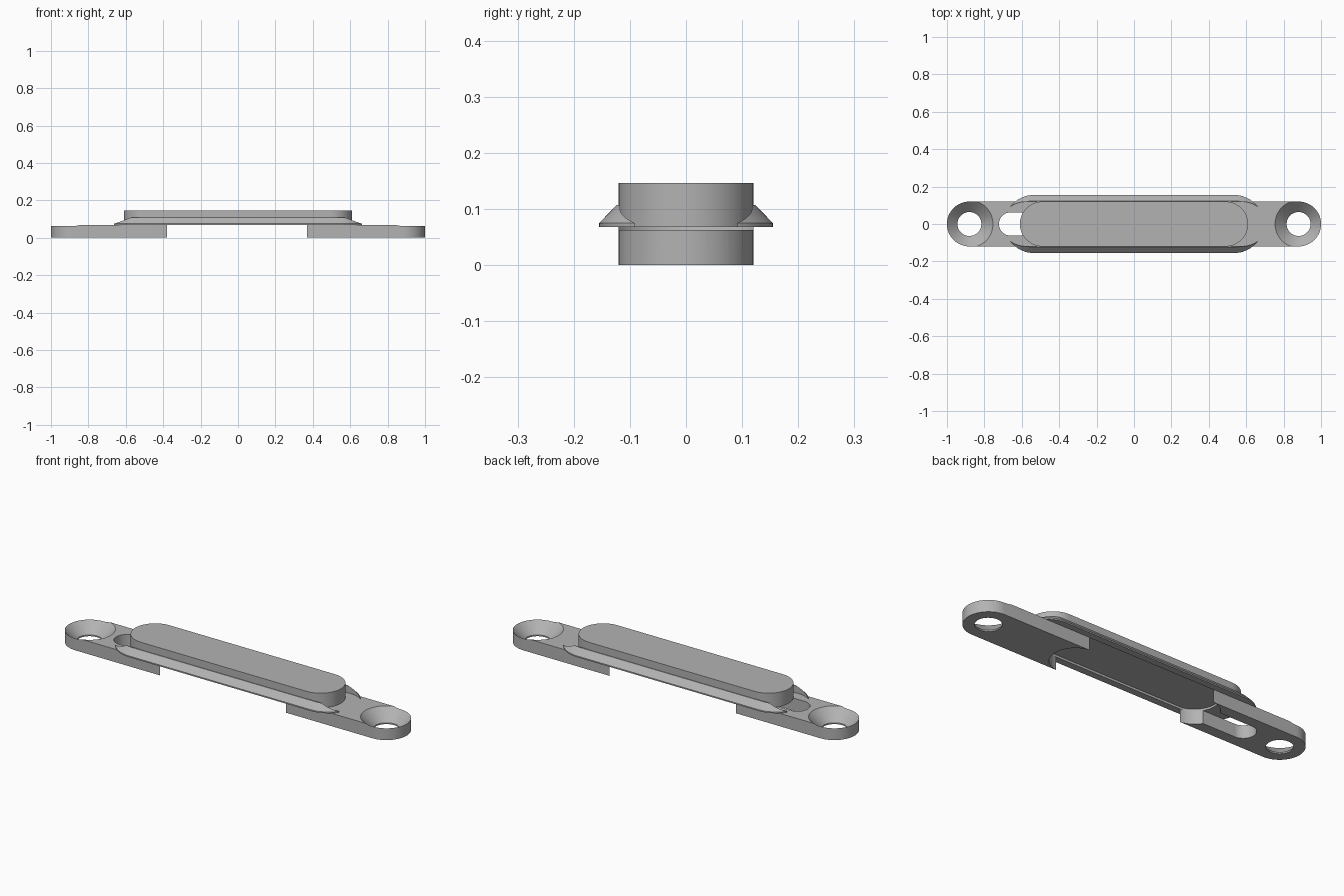
import bpy, bmesh, math

cube = bpy.data.objects.get("Cube")
if cube:
    bpy.data.objects.remove(cube, do_unlink=True)

grey = bpy.data.materials.new("mid_grey")
grey.use_nodes = True
colour = (0.45, 0.45, 0.45, 1)
grey.diffuse_color = colour
grey.node_tree.nodes["Principled BSDF"].inputs["Base Color"].default_value = colour


def loft(name, x0, x1, levels, steps=32):
    """Stack of rounded-end outlines between two centres; levels are (radius, z)."""
    bm = bmesh.new()
    rings = []
    for r, z in levels:
        ring = []
        for cx, start in ((x1, -math.pi / 2), (x0, math.pi / 2)):
            for i in range(steps + 1):
                # A round plug has one centre, so its seam points are shared
                if x0 == x1 and i == steps:
                    continue
                a = start + math.pi * i / steps
                ring.append(bm.verts.new((cx + r * math.cos(a), r * math.sin(a), z)))
        rings.append(ring)
    n = len(rings[0])
    for low, high in zip(rings, rings[1:]):
        for i in range(n):
            j = (i + 1) % n
            bm.faces.new((low[i], low[j], high[j], high[i]))
    bm.faces.new(rings[0][::-1])
    bm.faces.new(rings[-1])
    mesh = bpy.data.meshes.new(name)
    bm.to_mesh(mesh)
    bm.free()
    mesh.materials.append(grey)
    ob = bpy.data.objects.new(name, mesh)
    bpy.context.collection.objects.link(ob)
    return ob


def cut(target, *cutters):
    """Subtract the cutters, then remove them."""
    for c in cutters:
        mod = target.modifiers.new("cut", 'BOOLEAN')
        mod.operation, mod.solver, mod.object = 'DIFFERENCE', 'EXACT', c
        bpy.ops.object.select_all(action='DESELECT')
        bpy.context.view_layer.objects.active = target
        target.select_set(True)
        bpy.ops.object.modifier_apply(modifier=mod.name)
        c.hide_render = True


# Mounting plate with countersunk screw holes, open middle and cable slot
plate = loft("mounting_plate", -0.88, 0.88, [(0.12, 0), (0.12, 0.069)])
pocket = loft("pocket_cutter", -0.365, 0.355, [(0.121, -0.05), (0.121, 0.08)])
slot = loft("slot_cutter", -0.66, -0.4, [(0.062, -0.05), (0.062, 0.12)])
sinks = [loft("screw_cutter", x, x, [(0.064, -0.05), (0.064, 0.007), (0.137, 0.08)])
         for x in (-0.88, 0.88)]
cut(plate, pocket, slot, *sinks)

# Raised cap with a shallow recess below
cap = loft("raised_cap", -0.49, 0.49, [(0.12, 0.069), (0.12, 0.147)])
cut(cap, pocket)

# Sloped side rails, hollowed so that their ends taper to points
rails = loft("side_rails", -0.537, 0.537,
             [(0.155, 0.068), (0.155, 0.075), (0.124, 0.107)])
core = loft("rail_cutter", -0.587, 0.587, [(0.118, 0), (0.118, 0.2)])
cut(rails, core)

for c in (pocket, slot, core, *sinks):
    bpy.data.objects.remove(c, do_unlink=True)

# Smooth curved walls with sharp rims
for ob in (plate, cap, rails):
    bpy.ops.object.select_all(action='DESELECT')
    ob.select_set(True)
    bpy.context.view_layer.objects.active = ob
    bpy.ops.object.shade_smooth_by_angle(angle=math.radians(25))
